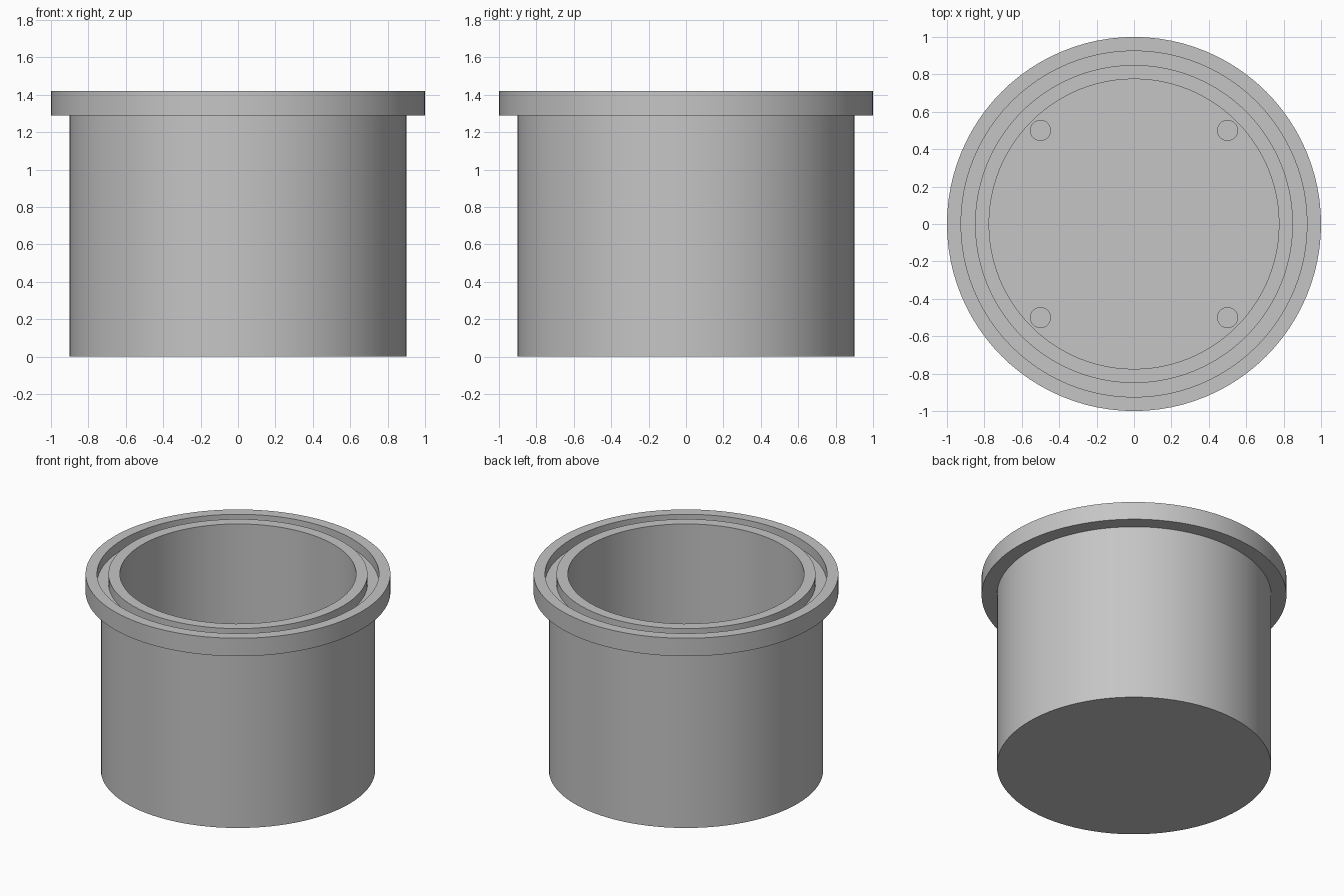
import bpy, bmesh, math

if "Cube" in bpy.data.objects:
    bpy.data.objects.remove(bpy.data.objects["Cube"])

SEGMENTS = 96
grey = bpy.data.materials.new("light grey")
grey.diffuse_color = (0.56, 0.56, 0.56, 1)
grey.use_nodes = True
grey.node_tree.nodes["Principled BSDF"].inputs["Base Color"].default_value = grey.diffuse_color


def lathe(name, profile, segments, location=(0, 0, 0)):
    """Spin an (r, z) profile about z; points with r = 0 close the ends."""
    bm = bmesh.new()
    verts = [bm.verts.new((r, 0, z)) for r, z in profile]
    edges = [bm.edges.new(pair) for pair in zip(verts, verts[1:])]
    bmesh.ops.spin(bm, geom=verts + edges, cent=(0, 0, 0), axis=(0, 0, 1),
                   angle=math.tau, steps=segments, use_duplicate=False)
    bmesh.ops.remove_doubles(bm, verts=bm.verts, dist=1e-4)
    bmesh.ops.recalc_face_normals(bm, faces=bm.faces)
    mesh = bpy.data.meshes.new(name)
    bm.to_mesh(mesh)
    bm.free()
    mesh.materials.append(grey)
    obj = bpy.data.objects.new(name, mesh)
    obj.location = location
    bpy.context.collection.objects.link(obj)
    bpy.ops.object.select_all(action='DESELECT')
    obj.select_set(True)
    bpy.context.view_layer.objects.active = obj
    bpy.ops.object.shade_smooth_by_angle(angle=math.radians(30))
    return obj


# Cup with outer flange, seal groove, bore and floor
FLOOR, TOP, GROOVE = 0.13, 1.42, 1.35
lathe("flanged_housing", [
    (0, 0), (0.90, 0), (0.90, 1.29), (1.0, 1.29), (1.0, TOP),
    (0.925, TOP), (0.925, GROOVE), (0.85, GROOVE), (0.85, TOP),
    (0.775, TOP), (0.775, FLOOR), (0, FLOOR)], SEGMENTS)

# Four short standoffs on the floor
for x in (-0.5, 0.5):
    for y in (-0.5, 0.5):
        lathe("floor_standoff", [(0, -0.01), (0.056, -0.01), (0.056, 0.13), (0, 0.13)],
              32, (x, y, FLOOR))
